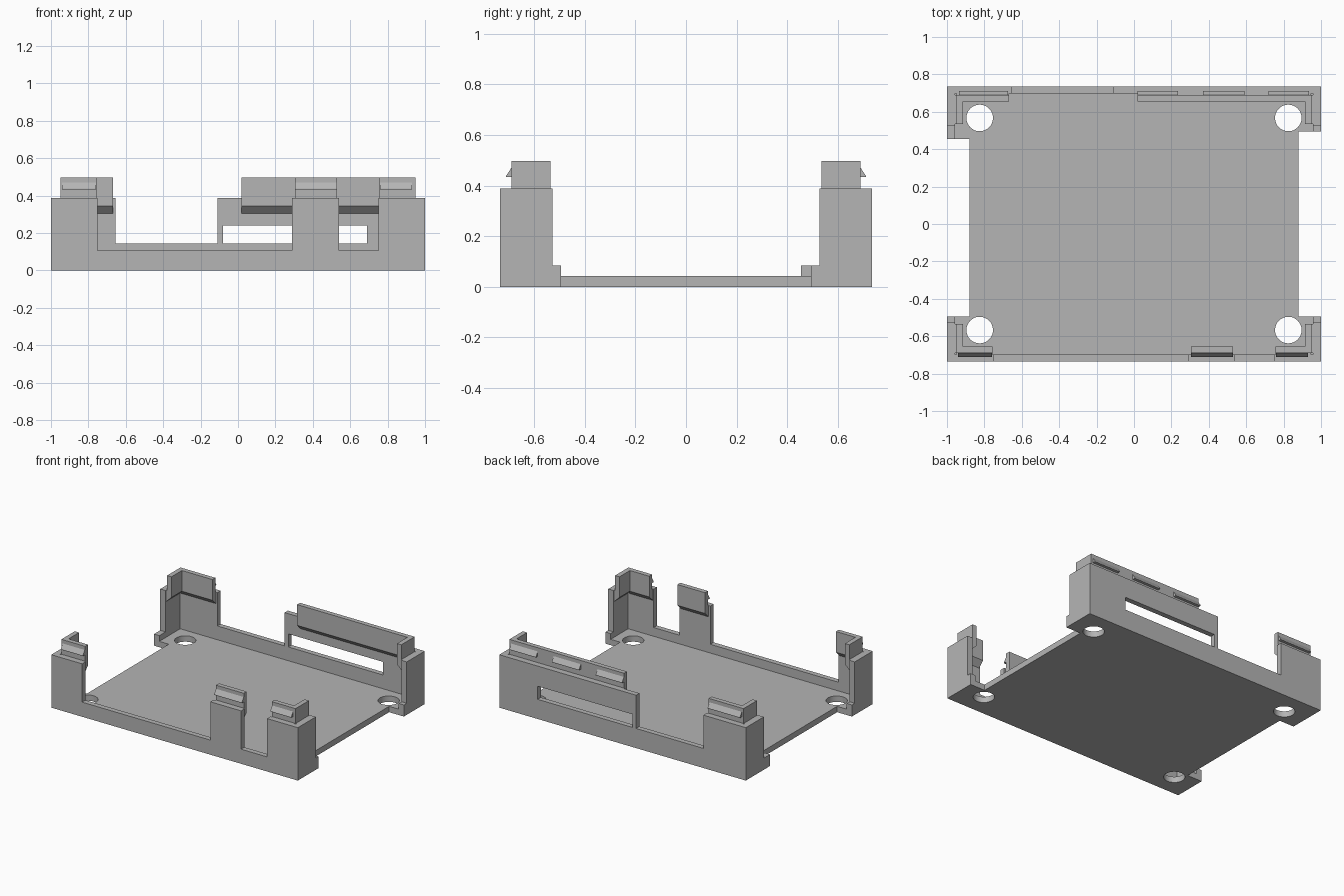
import bpy
import bmesh
import math
from mathutils import Vector

cube = bpy.data.objects.get("Cube")
if cube:
    bpy.data.objects.remove(cube)

grey = bpy.data.materials.new("plain grey")
grey.use_nodes = True
grey.diffuse_color = (0.46, 0.46, 0.46, 1)
grey.node_tree.nodes["Principled BSDF"].inputs["Base Color"].default_value = (0.46, 0.46, 0.46, 1)

# Shared dimensions
OUT_Y, IN_Y = 0.735, 0.697      # outer and inner faces of long walls
OUT_X, IN_X = 1.0, 0.957        # outer and inner faces of side walls
PLATE_X, PLATE_Z = 0.88, 0.043
WALL_Z, LIP_Z = 0.388, 0.497
TAB_Y = 0.494                   # where the corner tabs end
LONG_TAB_Y = 0.455              # the one longer tab, back right


def prism(name, points, axis, lo, hi):
    """Extrude a 2D outline along an axis; the outline uses the other two axes in order."""
    bm = bmesh.new()
    verts = []
    for p in points:
        co = list(p)
        co.insert(axis, lo)
        verts.append(bm.verts.new(co))
    face = bm.faces.new(verts)
    new = bmesh.ops.extrude_face_region(bm, geom=[face])["geom"]
    shift = Vector((0, 0, 0))
    shift[axis] = hi - lo
    bmesh.ops.translate(bm, vec=shift, verts=[g for g in new if isinstance(g, bmesh.types.BMVert)])
    bmesh.ops.recalc_face_normals(bm, faces=bm.faces)
    mesh = bpy.data.meshes.new(name)
    bm.to_mesh(mesh)
    bm.free()
    mesh.materials.append(grey)
    obj = bpy.data.objects.new(name, mesh)
    bpy.context.collection.objects.link(obj)
    return obj


def cut(obj, cutter):
    """Subtract the cutter, apply the result and remove the cutter."""
    mod = obj.modifiers.new("cut", "BOOLEAN")
    mod.operation = "DIFFERENCE"
    mod.solver = "EXACT"
    mod.object = cutter
    cutter.hide_render = True
    bpy.context.view_layer.update()
    deps = bpy.context.evaluated_depsgraph_get()
    mesh = bpy.data.meshes.new_from_object(obj.evaluated_get(deps))
    obj.modifiers.clear()
    obj.data = mesh
    bpy.data.objects.remove(cutter)


def circle(cx, cy, r, n=48):
    return [(cx + r * math.cos(2 * math.pi * i / n), cy + r * math.sin(2 * math.pi * i / n))
            for i in range(n)]


# Base plate with four corner ears and round holes
plate = prism("base_plate", [
    (-IN_X, -IN_Y), (IN_X, -IN_Y), (IN_X, -TAB_Y), (PLATE_X, -TAB_Y),
    (PLATE_X, TAB_Y), (IN_X, TAB_Y), (IN_X, IN_Y), (-IN_X, IN_Y),
    (-IN_X, LONG_TAB_Y), (-PLATE_X, LONG_TAB_Y), (-PLATE_X, -TAB_Y), (-IN_X, -TAB_Y)],
    2, 0, PLATE_Z)
for sx in (-1, 1):
    for sy in (-1, 1):
        cut(plate, prism("hole_cutter", circle(sx * 0.825, sy * 0.567, 0.071), 2, -0.1, 0.2))


def long_wall(name, low, pillars, y0, y1):
    """Wall outline: a low sill with raised pillars, given left to right."""
    pts = [(OUT_X, 0), (-OUT_X, 0)]
    for a, b in pillars:
        if a > -OUT_X:
            pts.append((a, low))
        pts += [(a, WALL_Z), (b, WALL_Z)]
        if b < OUT_X:
            pts.append((b, low))
    return prism(name, pts, 1, y0, y1)


# Front and back walls
long_wall("front_wall", 0.107, [(-OUT_X, -0.75), (0.29, 0.54), (0.75, OUT_X)], -OUT_Y, -IN_Y)
back = long_wall("back_wall", 0.144, [(-OUT_X, -0.655), (-0.11, OUT_X)], IN_Y, OUT_Y)
cut(back, prism("window_cutter", [(-0.08, 0.144), (0.69, 0.144), (0.69, 0.24), (-0.08, 0.24)],
                1, 0.6, 0.8))


def lip_profile(sign, wall, outer, inner):
    """Raised lip with a sloped underside that grows out of the wall."""
    return [(sign * d, z) for d, z in (
        (wall, 0.305), (inner, 0.345), (inner, LIP_Z),
        (outer, LIP_Z), (outer, WALL_Z), (wall, WALL_Z))]


# Side walls and side lips at the four corners
for sx, side in ((-1, "right"), (1, "left")):
    for sy, end in ((-1, "front"), (1, "back")):
        tab = LONG_TAB_Y if (sx, sy) == (-1, 1) else TAB_Y
        outline = [(IN_Y, 0), (IN_Y, WALL_Z), (0.527, WALL_Z), (0.527, 0.085), (tab, 0.085), (tab, 0)]
        prism(f"{end}_{side}_side_wall", [(sy * y, z) for y, z in outline],
              0, sx * IN_X, sx * OUT_X)
        prism(f"{end}_{side}_side_lip", lip_profile(sx, IN_X, 0.95, 0.915),
              1, sy * 0.535, sy * 0.69)

# Lips along the front and back walls
for name, sy, x0, x1 in (
        ("front_right_lip", -1, -0.95, -0.757), ("front_middle_lip", -1, 0.305, 0.53),
        ("front_left_lip", -1, 0.757, 0.945), ("back_right_lip", 1, -0.95, -0.667),
        ("back_left_lip", 1, 0.02, 0.945)):
    prism(name, lip_profile(sy, IN_Y, 0.69, 0.656), 0, x0, x1)

# Snap ridges on the outer faces of the lips
ridge = [(0.69, 0.433), (0.711, 0.433), (0.711, 0.438), (0.69, 0.47)]
for sy, end, spans in (
        (-1, "front", [(-0.94, -0.76), (0.305, 0.53), (0.76, 0.93)]),
        (1, "back", [(-0.936, -0.674), (0.02, 0.235), (0.37, 0.59), (0.72, 0.935)])):
    for i, (x0, x1) in enumerate(spans, 1):
        prism(f"{end}_snap_ridge_{i}", [(sy * y, z) for y, z in ridge], 0, x0, x1)

# Smooth the round hole walls while keeping corners sharp
bpy.ops.object.select_all(action="DESELECT")
plate.select_set(True)
bpy.context.view_layer.objects.active = plate
bpy.ops.object.shade_smooth_by_angle()
